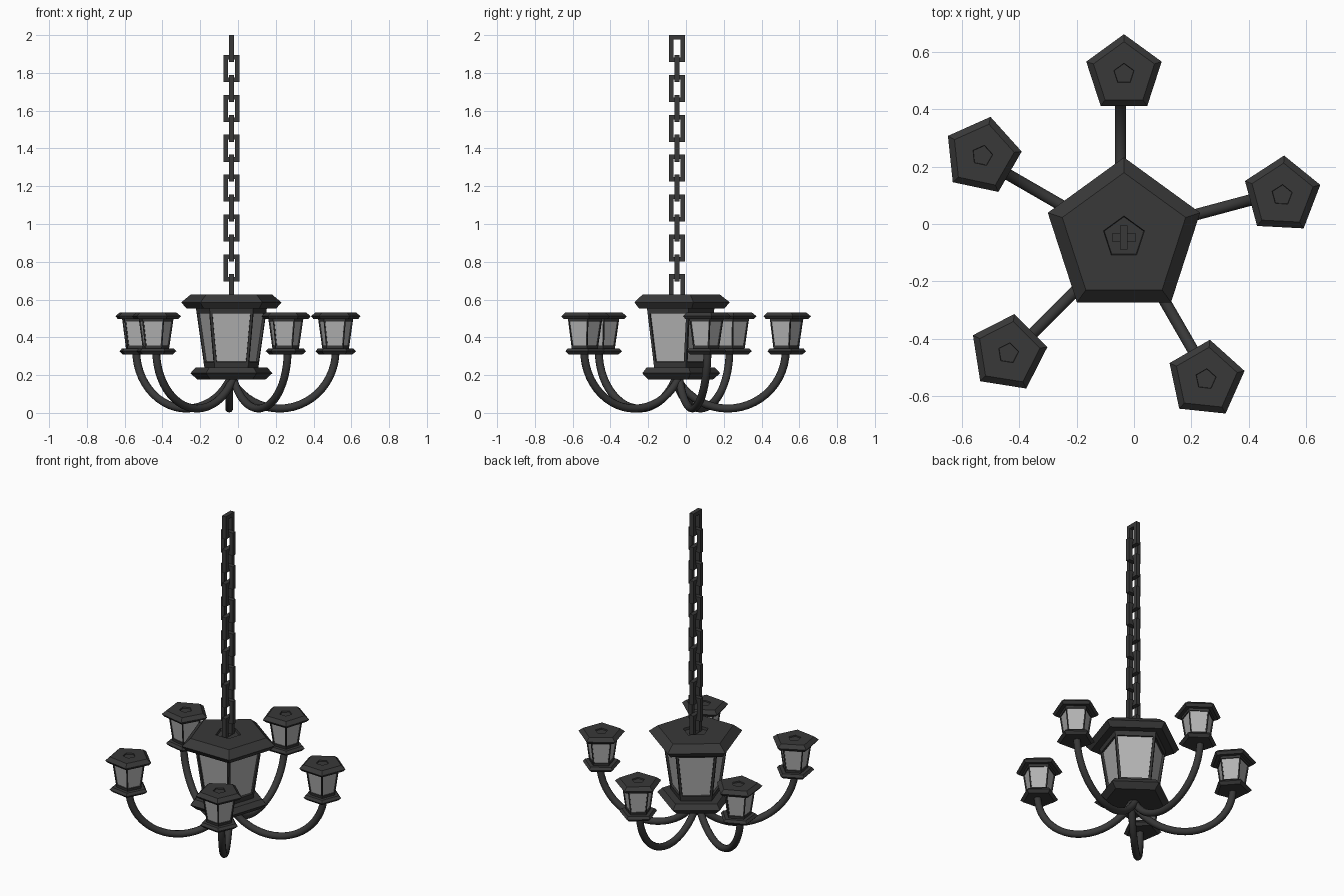
import bpy, bmesh, math
from mathutils import Vector, Matrix

if "Cube" in bpy.data.objects:
    bpy.data.objects.remove(bpy.data.objects["Cube"])

CX, CY = -0.035, -0.047          # chandelier axis
ARM_REACH = 0.57


def material(name, v):
    m = bpy.data.materials.new(name)
    m.diffuse_color = (v, v, v, 1)
    m.use_nodes = True
    m.node_tree.nodes["Principled BSDF"].inputs["Base Color"].default_value = m.diffuse_color
    return m


IRON = material("dark_iron", 0.04)
GLASS = material("pale_glass", 0.45)


def finish(bm, name, mats):
    bmesh.ops.recalc_face_normals(bm, faces=bm.faces)
    me = bpy.data.meshes.new(name)
    bm.to_mesh(me)
    bm.free()
    for m in mats:
        me.materials.append(m)
    ob = bpy.data.objects.new(name, me)
    bpy.context.collection.objects.link(ob)
    return ob


def bridge(bm, a, b):
    n = len(a)
    return [bm.faces.new((a[i], a[(i + 1) % n], b[(i + 1) % n], b[i])) for i in range(n)]


# Five-sided lantern profile: (radius, height), base to roof recess
PROFILE = [(.19, 0), (.228, .033), (.20, .063), (.15, .063), (.153, .08),
           (.195, .362), (.198, .378), (.25, .376), (.279, .408),
           (.226, .45), (.075, .45), (.072, .435)]
PANE_ROW = 4


def lantern(name, x, y, z, scale, angle):
    bm = bmesh.new()
    rings = [[bm.verts.new((r * math.cos(angle + k * math.tau / 5),
                            r * math.sin(angle + k * math.tau / 5), h))
              for k in range(5)] for r, h in PROFILE]
    rows = [bridge(bm, a, b) for a, b in zip(rings, rings[1:])]
    bm.faces.new(rings[0][::-1])
    bm.faces.new(rings[-1])
    bmesh.ops.recalc_face_normals(bm, faces=bm.faces)
    # recessed window panes
    panes = rows[PANE_ROW]
    bmesh.ops.inset_individual(bm, faces=panes, thickness=0.018)
    bmesh.ops.inset_individual(bm, faces=panes, thickness=0.001, depth=-0.012)
    for f in panes:
        f.material_index = 1
    bm.transform(Matrix.Translation((x, y, z)) @ Matrix.Scale(scale, 4))
    return finish(bm, name, [IRON, GLASS])


def arm(name, angle):
    # circular-arc tube from under the hub out to a small lantern
    bm = bmesh.new()
    rings, R, tube, sides, segs = [], 0.307, 0.021, 10, 22
    turn = Matrix.Translation((CX, CY, 0)) @ Matrix.Rotation(angle, 4, 'Z')
    for s in range(segs + 1):
        t = -math.radians(153) * s / segs
        out = Vector((math.cos(t), 0, math.sin(t)))
        centre = Vector((0.268, 0.012, 0.33)) + out * R
        rings.append([bm.verts.new(turn @ (centre + tube * (
            out * math.cos(k * math.tau / sides) +
            Vector((0, 1, 0)) * math.sin(k * math.tau / sides))))
            for k in range(sides)])
    for a, b in zip(rings, rings[1:]):
        for f in bridge(bm, a, b):
            f.smooth = True
    bm.faces.new(rings[0])
    bm.faces.new(rings[-1])
    return finish(bm, name, [IRON])


def chain_link(name, top, angle):
    # rectangular link with square bars
    bm = bmesh.new()
    w, h, bar = 0.042, 0.0715, 0.024
    rings = []
    for inset, d in ((0, -1), (0, 1), (bar, 1), (bar, -1)):
        rings.append([bm.verts.new((sx * (w - inset), d * bar * 0.55, sz * (h - inset)))
                      for sx, sz in ((1, 1), (-1, 1), (-1, -1), (1, -1))])
    for i in range(4):
        bridge(bm, rings[i], rings[(i + 1) % 4])
    bm.transform(Matrix.Translation((CX, CY, top - h)) @ Matrix.Rotation(angle, 4, 'Z'))
    return finish(bm, name, [IRON])


# Central lantern
lantern("centre_lantern", CX, CY, 0.177, 1.0, math.pi / 2)

# Five arms with small lanterns, 75 degrees apart
for i in range(5):
    a = math.radians(90 - 75 * i)
    arm(f"arm_{i + 1}", a)
    lantern(f"small_lantern_{i + 1}", CX + ARM_REACH * math.cos(a),
            CY + ARM_REACH * math.sin(a), 0.31, 0.495, a)

# Hanging chain, alternate links turned a quarter
for i in range(13):
    chain_link(f"chain_link_{i + 1}", 2.0 - 0.1055 * i,
               math.pi / 2 if i % 2 == 0 else 0)
